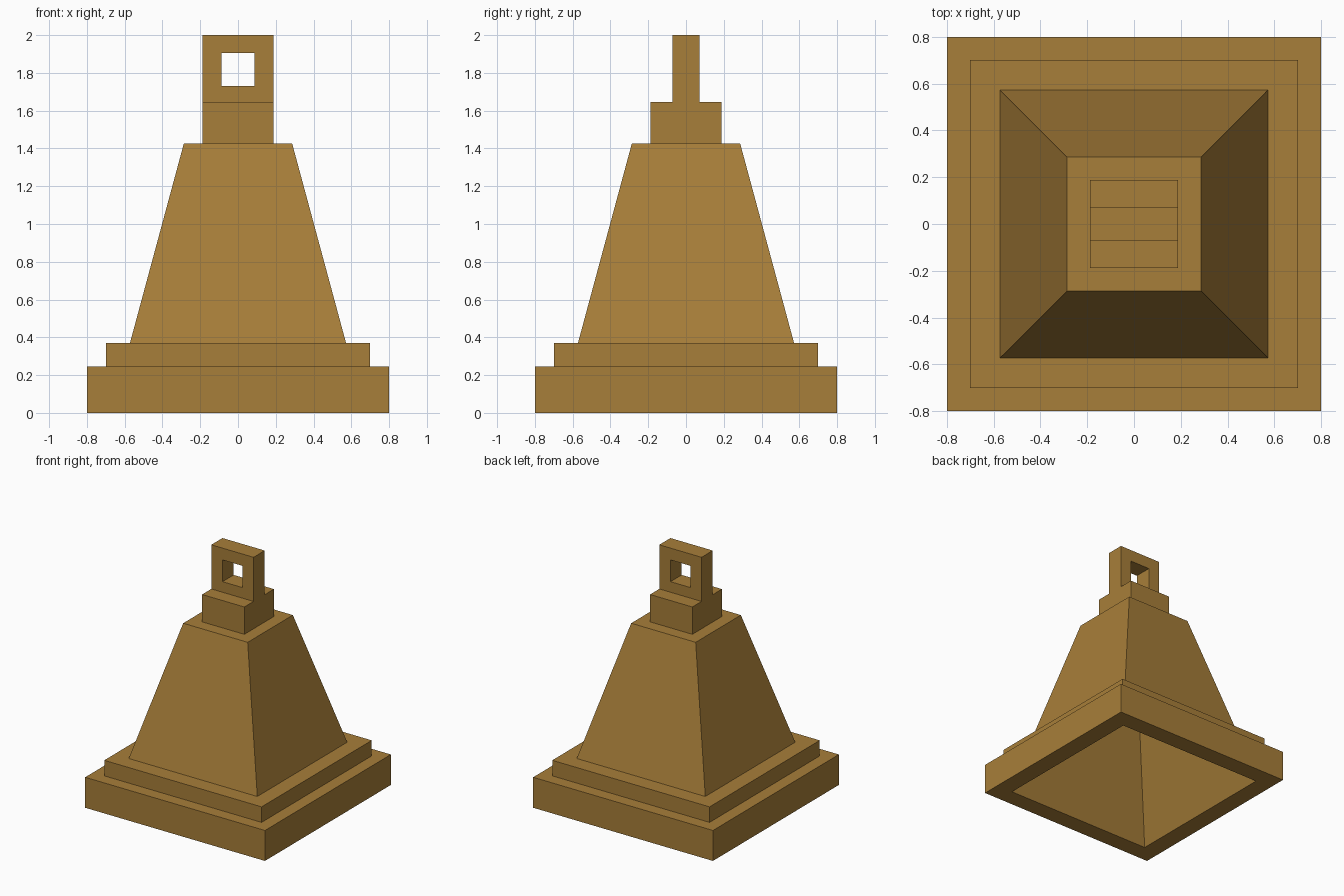
import bpy
import bmesh

cube = bpy.data.objects.get("Cube")
if cube:
    bpy.data.objects.remove(cube, do_unlink=True)

# Single bronze colour
bronze = bpy.data.materials.new("bronze")
bronze.use_nodes = True
colour = (0.39, 0.21, 0.041, 1)
bronze.diffuse_color = colour
bsdf = bronze.node_tree.nodes["Principled BSDF"]
bsdf.inputs["Base Color"].default_value = colour
bsdf.inputs["Roughness"].default_value = 0.7

CORNERS = [(-1, -1), (1, -1), (1, 1), (-1, 1)]


def loft(name, rings, closed=False):
    """Join four-cornered rings; cap the ends, or close the loop of rings."""
    bm = bmesh.new()
    loops = [[bm.verts.new(p) for p in ring] for ring in rings]
    pairs = list(zip(loops, loops[1:]))
    if closed:
        pairs.append((loops[-1], loops[0]))
    else:
        bm.faces.new(loops[0])
        bm.faces.new(loops[-1])
    for a, b in pairs:
        for i in range(4):
            j = (i + 1) % 4
            bm.faces.new((a[i], a[j], b[j], b[i]))
    bmesh.ops.recalc_face_normals(bm, faces=bm.faces)
    mesh = bpy.data.meshes.new(name)
    bm.to_mesh(mesh)
    bm.free()
    mesh.materials.append(bronze)
    obj = bpy.data.objects.new(name, mesh)
    bpy.context.collection.objects.link(obj)
    return obj


def square(half, z):
    return [(half * x, half * y, z) for x, y in CORNERS]


def upright(half, low, high, y):
    mid, tall = (low + high) / 2, (high - low) / 2
    return [(half * x, y, mid + tall * s) for x, s in CORNERS]


# Hollow body: cavity roof, rim, two stepped ledges, sloped walls, flat top
profile = [(0.19, 1.22), (0.655, 0), (0.8, 0), (0.8, 0.245), (0.7, 0.245),
           (0.7, 0.37), (0.572, 0.37), (0.287, 1.425)]
loft("bell_body", [square(h, z) for h, z in profile])

# Square neck block
loft("neck_block", [square(0.188, 1.425), square(0.188, 1.645)])

# Hanging loop with a square hole
outer, inner, depth = (0.188, 1.645, 2.0), (0.088, 1.73, 1.905), 0.071
loft("hanging_loop", [upright(*outer, -depth), upright(*outer, depth),
                      upright(*inner, depth), upright(*inner, -depth)], closed=True)
